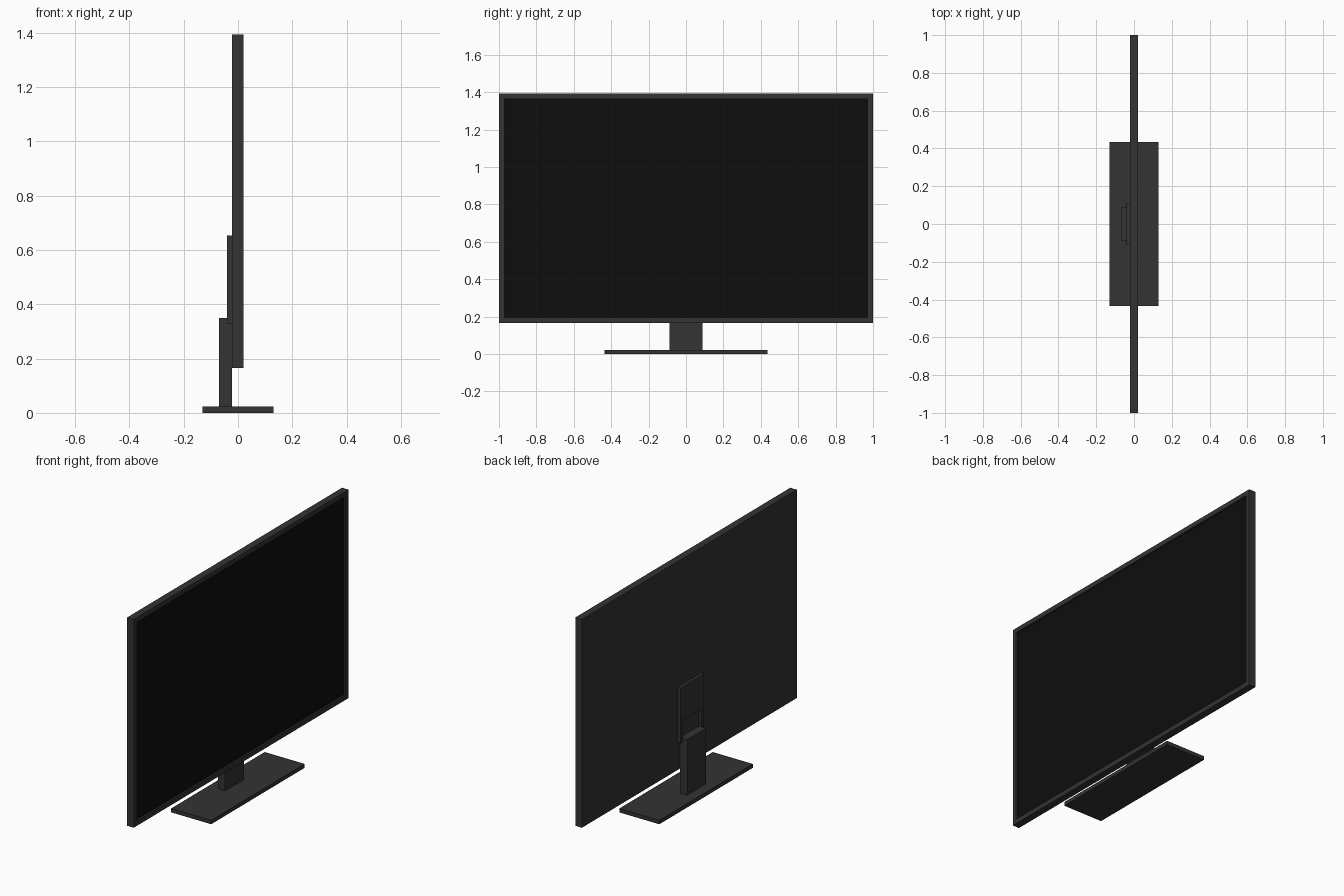
import bpy, bmesh

if "Cube" in bpy.data.objects:
    bpy.data.objects.remove(bpy.data.objects["Cube"])


def material(name, value):
    m = bpy.data.materials.new(name)
    m.diffuse_color = (value, value, value, 1)
    m.use_nodes = True
    m.node_tree.nodes["Principled BSDF"].inputs["Base Color"].default_value = m.diffuse_color
    return m


CASE = material("dark_plastic", 0.033)
GLASS = material("black_glass", 0.004)


def finish(name, bm, mat):
    bmesh.ops.recalc_face_normals(bm, faces=bm.faces)
    mesh = bpy.data.meshes.new(name)
    bm.to_mesh(mesh)
    bm.free()
    mesh.materials.append(mat)
    ob = bpy.data.objects.new(name, mesh)
    bpy.context.collection.objects.link(ob)
    return ob


def box_bm(x, half_y, z):
    bm = bmesh.new()
    bmesh.ops.create_cube(bm, size=1)
    for v in bm.verts:
        v.co = (x[v.co.x > 0], half_y * (1 if v.co.y > 0 else -1), z[v.co.z > 0])
    return bm


def box(name, x, half_y, z, mat=CASE):
    return finish(name, box_bm(x, half_y, z), mat)


# Panel housing with an even bezel and a recessed screen face
bm = box_bm((-0.022, 0.021), 1.0, (0.166, 1.393))
bm.normal_update()
front = max(bm.faces, key=lambda f: f.calc_center_median().x)
bmesh.ops.inset_region(bm, faces=[front], thickness=0.04)
for wall in (0.0, -0.01):
    if wall:
        inner = bmesh.ops.extrude_face_region(bm, geom=[front])
        moved = [g for g in inner["geom"] if isinstance(g, bmesh.types.BMVert)]
        bmesh.ops.translate(bm, verts=moved, vec=(wall, 0, 0))
        screen = next(g for g in inner["geom"] if isinstance(g, bmesh.types.BMFace))
        if front.is_valid:
            bmesh.ops.delete(bm, geom=[front], context='FACES_ONLY')
screen.material_index = 1
panel = finish("screen_panel", bm, CASE)
panel.data.materials.append(GLASS)

# Stand: foot and upright neck
box("stand_base", (-0.131, 0.13), 0.435, (0.0, 0.023))
box("stand_neck", (-0.07, -0.022), 0.088, (0.023, 0.35))

# Rear bracket: plate with a notch that the neck slides into
outline = [(-0.11, 0.327), (-0.11, 0.654), (0.11, 0.654), (0.11, 0.327),
           (0.088, 0.327), (0.088, 0.455), (-0.088, 0.455), (-0.088, 0.327)]
bm = bmesh.new()
face = bm.faces.new([bm.verts.new((-0.022, y, z)) for y, z in outline])
ext = bmesh.ops.extrude_face_region(bm, geom=[face])
bmesh.ops.translate(bm, vec=(-0.019, 0, 0),
                    verts=[g for g in ext["geom"] if isinstance(g, bmesh.types.BMVert)])
finish("rear_bracket", bm, CASE)
